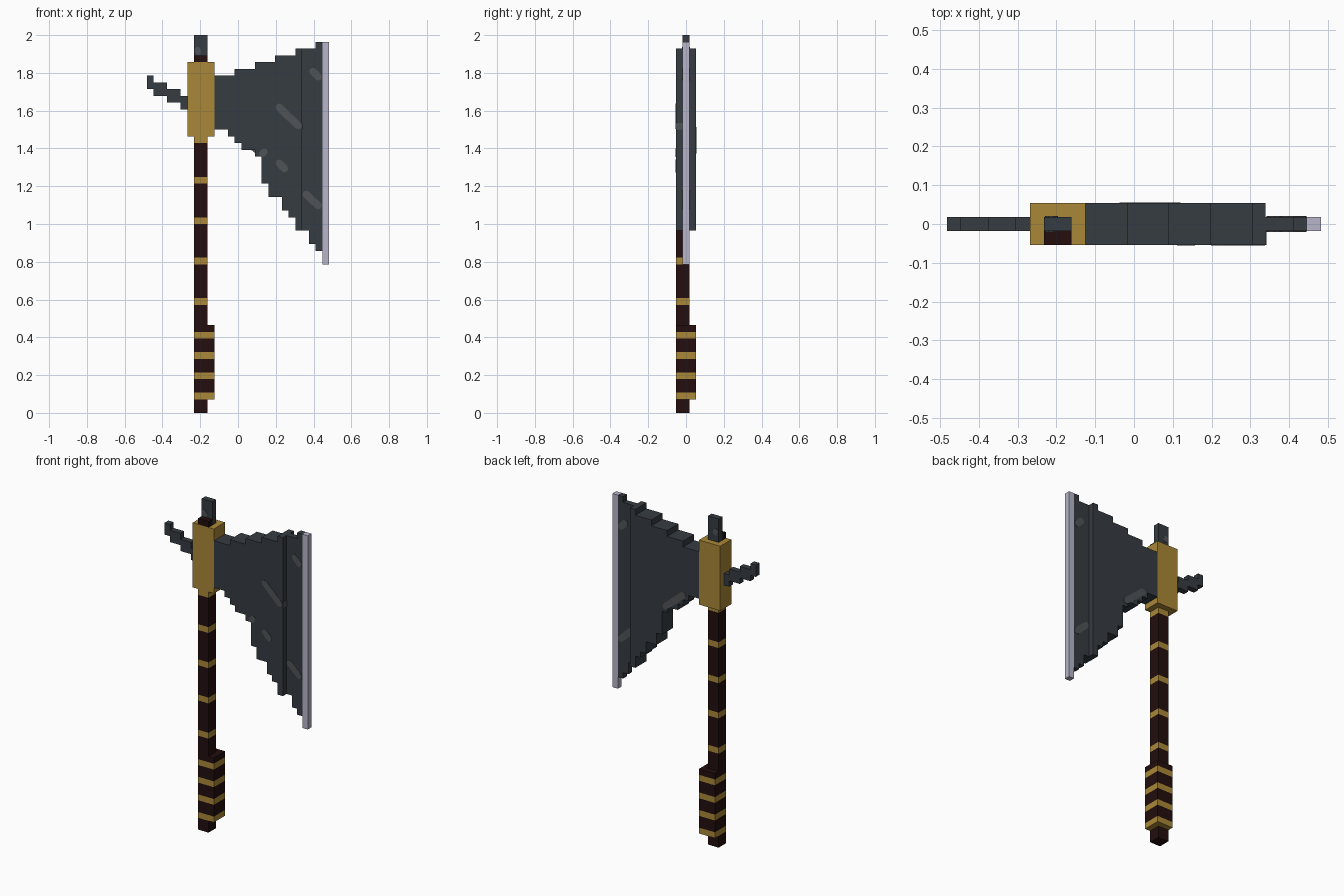
import bpy
import bmesh
import math

if "Cube" in bpy.data.objects:
    bpy.data.objects.remove(bpy.data.objects["Cube"], do_unlink=True)

U = 1 / 28  # one block of the model's grid


def material(name, rgb):
    linear = [((c / 255 + 0.055) / 1.055) ** 2.4 for c in rgb] + [1.0]
    mat = bpy.data.materials.new(name)
    mat.use_nodes = True
    mat.diffuse_color = linear
    mat.node_tree.nodes["Principled BSDF"].inputs["Base Color"].default_value = linear
    return mat


GOLD = material("gold", (170, 135, 55))
WOOD = material("dark wood", (35, 14, 13))
STEEL = material("dark steel", (54, 60, 66))
SHINE = material("steel shine", (80, 84, 87))
EDGE = material("pale edge", (184, 182, 202))


def finish(name, bm, *mats):
    bmesh.ops.recalc_face_normals(bm, faces=bm.faces)
    bmesh.ops.scale(bm, vec=(U, U, U), verts=bm.verts)
    mesh = bpy.data.meshes.new(name)
    bm.to_mesh(mesh)
    bm.free()
    for mat in mats:
        mesh.materials.append(mat)
    obj = bpy.data.objects.new(name, mesh)
    bpy.context.collection.objects.link(obj)
    return obj


def box(name, x, y, z, mat, bands=()):
    """Box from ranges in blocks; bands are heights of one-block gold rings."""
    bm = bmesh.new()
    bmesh.ops.create_cube(bm, size=1)
    for v in bm.verts:
        v.co = [r[0] if c < 0 else r[1] for c, r in zip(v.co, (x, y, z))]
    for level in bands:
        for h in (level, level + 1):
            if z[0] < h < z[1]:
                bmesh.ops.bisect_plane(bm, geom=bm.verts[:] + bm.edges[:] + bm.faces[:],
                                       plane_co=(0, 0, h), plane_no=(0, 0, 1))
    for f in bm.faces:
        h = f.calc_center_median().z
        f.material_index = int(any(b - 0.01 < h < b + 1.01 for b in bands))
    return finish(name, bm, mat, GOLD)


def prism(name, outline, y0, y1, mat):
    """Extrude an outline in x and z from y0 to y1."""
    bm = bmesh.new()
    face = bm.faces.new([bm.verts.new((x, y0, z)) for x, z in outline])
    result = bmesh.ops.extrude_face_region(bm, geom=[face])
    for v in result["geom"]:
        if isinstance(v, bmesh.types.BMVert):
            v.co.y = y1
    return finish(name, bm, mat)


def stairs(steps, end):
    """Turn (start x, height) steps into corner points."""
    points = []
    for i, (x, z) in enumerate(steps):
        nxt = steps[i + 1][0] if i + 1 < len(steps) else end
        points += [(x, z), (nxt, z)]
    return points


def streak(name, p, q, y, side, r=0.55):
    """Thin shine with clipped ends, running from p down to q."""
    angle = math.atan2(q[1] - p[1], q[0] - p[0])
    outline = []
    for centre, turn in ((q, -90), (p, 90)):
        for k in range(5):
            a = angle + math.radians(turn + 45 * k)
            outline.append((centre[0] + r * math.cos(a), centre[1] + r * math.sin(a)))
    return prism(name, outline, y, y + side * 0.06, SHINE)


# Handle: foot, banded grip, banded shaft
SHAFT_X, SHAFT_Y = (-6.5, -4.5), (-1.5, 0.5)
box("handle_foot", SHAFT_X, SHAFT_Y, (0, 2), WOOD)
box("grip", (-6.5, -3.5), (-1.5, 1.5), (2, 13), WOOD, (2, 5, 8, 11))
box("shaft", SHAFT_X, SHAFT_Y, (13, 41), WOOD, (16, 22, 28, 34, 40))

# Socket and top spike
box("socket", (-7.5, -3.5), (-1.5, 1.5), (41, 52), GOLD)
box("shaft_end", SHAFT_X, (-1.5, -0.5), (52, 53), WOOD)
box("top_spike", SHAFT_X, (-0.5, 0.5), (52, 56), STEEL)

# Stepped rear spike
for i, (x0, x1) in enumerate(((-8.5, -7.5), (-10.5, -8.5), (-12.5, -10.5), (-13.5, -12.5))):
    box(f"rear_spike_{i + 1}", (x0, x1), (-0.5, 0.5), (45 + i, 47 + i), STEEL)

# Thick blade body, thin blade rim and cutting edge
body_top = [(-3.5, 50), (-0.5, 51), (2.5, 52), (5.5, 53), (8.5, 54)]
body_low = [(-3.5, 42), (-1.5, 41), (-0.5, 40), (0.5, 39), (2.5, 38),
            (3.5, 34), (4.5, 32), (6.5, 30), (7.5, 29), (8.5, 27)]
rim_top = [(9.5, 54), (11.5, 55)]
rim_low = [(9.5, 27), (10.5, 25), (11.5, 24)]
prism("blade_body", stairs(body_top, 9.5) + stairs(body_low, 9.5)[::-1], -1.5, 1.5, STEEL)
prism("blade_rim", stairs(rim_top, 12.5) + stairs(rim_low, 12.5)[::-1], -0.5, 0.5, STEEL)
box("cutting_edge", (12.5, 13.5), (-0.5, 0.5), (22, 55), EDGE)

# Shine streaks
for side, label in ((-1, "front"), (1, "back")):
    streak(f"rim_shine_upper_{label}", (11.1, 50.6), (11.9, 49.8), side * 0.5, side)
    streak(f"rim_shine_lower_{label}", (10.1, 32.4), (11.9, 30.7), side * 0.5, side)
    streak(f"spike_shine_{label}", (-6.0, 53.8), (-5.9, 53.5), side * 0.5, side, 0.45)
streak("body_shine_large", (6.1, 45.3), (8.9, 42.6), -1.5, -1)
streak("body_shine_small", (6.1, 37.0), (6.9, 36.2), -1.5, -1)
streak("body_shine_dot", (3.6, 38.4), (3.9, 38.7), -1.5, -1, 0.5)
streak("body_shine_back", (-0.5, 41.8), (2.8, 39.0), 1.5, 1)
box("body_shine_side", (9.5, 9.56), (-1.5, -0.5), (42, 43), SHINE)
